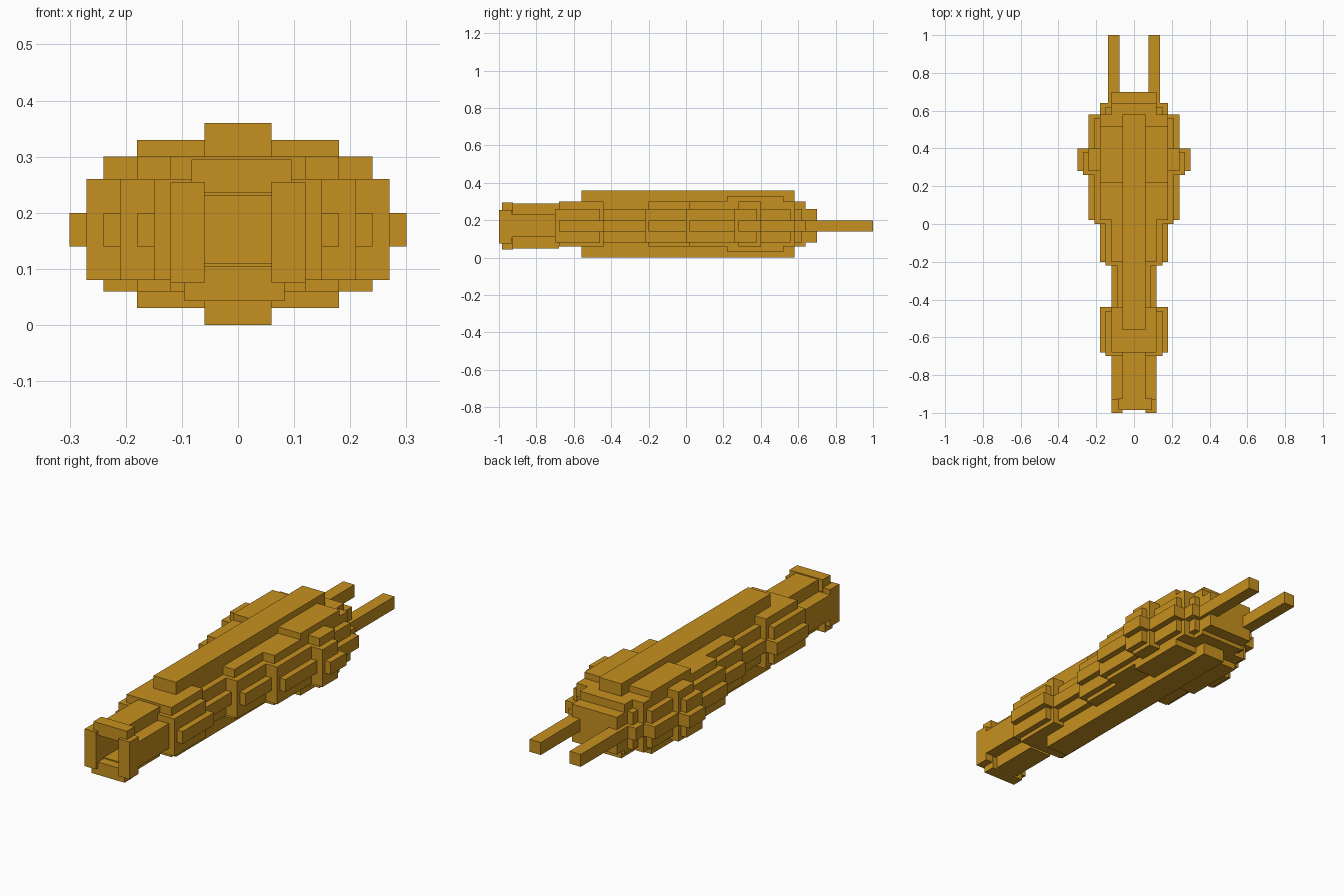
import bpy
import bmesh
from mathutils import Matrix, Vector

old = bpy.data.objects.get("Cube")
if old:
    bpy.data.objects.remove(old, do_unlink=True)

ochre = bpy.data.materials.new("ochre_hull")
ochre.use_nodes = True
colour = (0.565, 0.28, 0.014, 1)
ochre.diffuse_color = colour
ochre.node_tree.nodes["Principled BSDF"].inputs["Base Color"].default_value = colour


def box(name, x, y, z):
    """Flat-faced block spanning the given (low, high) ranges."""
    low, high = (Vector(c) for c in zip(x, y, z))
    bm = bmesh.new()
    place = Matrix.Translation((low + high) / 2) @ Matrix.Diagonal((*(high - low), 1))
    bmesh.ops.create_cube(bm, size=1, matrix=place)
    mesh = bpy.data.meshes.new(name)
    bm.to_mesh(mesh)
    bm.free()
    mesh.materials.append(ochre)
    obj = bpy.data.objects.new(name, mesh)
    bpy.context.collection.objects.link(obj)
    return obj


def centred(name, w, y, z):
    return box(name, (-w, w), y, z)


def pair(name, x, y, z):
    box("left_" + name, x, y, z)
    box("right_" + name, (-x[1], -x[0]), y, z)


def section(name, w, start, end, tall=True):
    """Stepped hull section: main block, narrow tall block, wide side strip."""
    shifted = (start + 0.02, end + 0.02)
    centred(name + "_block", w, (start, end), (0.08, 0.26))
    centred(name + "_strip", w + 0.03, shifted, (0.14, 0.20))
    if tall:
        centred(name + "_deck", w - 0.03, shifted, (0.06, 0.30))


# Stepped hull, front to back
section("nose", 0.15, -0.70, -0.46)
section("neck", 0.09, -0.46, -0.22, tall=False)
section("forward_hull", 0.15, -0.22, 0.0)
section("middle_hull", 0.21, 0.0, 0.26)
section("widest_hull", 0.27, 0.26, 0.38)
section("rear_hull", 0.21, 0.38, 0.56)
section("tail", 0.15, 0.56, 0.62)
centred("tail_cap", 0.12, (0.60, 0.70), (0.08, 0.26))

# Long spine and raised plate, showing above and below
centred("spine", 0.06, (-0.56, 0.58), (0.0, 0.36))
centred("raised_plate", 0.18, (0.22, 0.52), (0.03, 0.33))

# Hollow barrel with four walls
barrel = (-0.94, -0.68)
pair("barrel_wall", (0.06, 0.12), barrel, (0.11, 0.23))
centred("barrel_roof", 0.06, barrel, (0.23, 0.29))
centred("barrel_floor", 0.06, barrel, (0.05, 0.11))

# Muzzle frame
pair("muzzle_side", (0.06, 0.12), (-1.0, -0.93), (0.075, 0.255))
box("muzzle_top", (-0.083, 0.095), (-0.985, -0.925), (0.235, 0.295))
box("muzzle_bottom", (-0.095, 0.083), (-0.985, -0.925), (0.043, 0.105))

# Rear prongs
pair("rear_prong", (0.077, 0.137), (0.64, 1.0), (0.14, 0.20))
